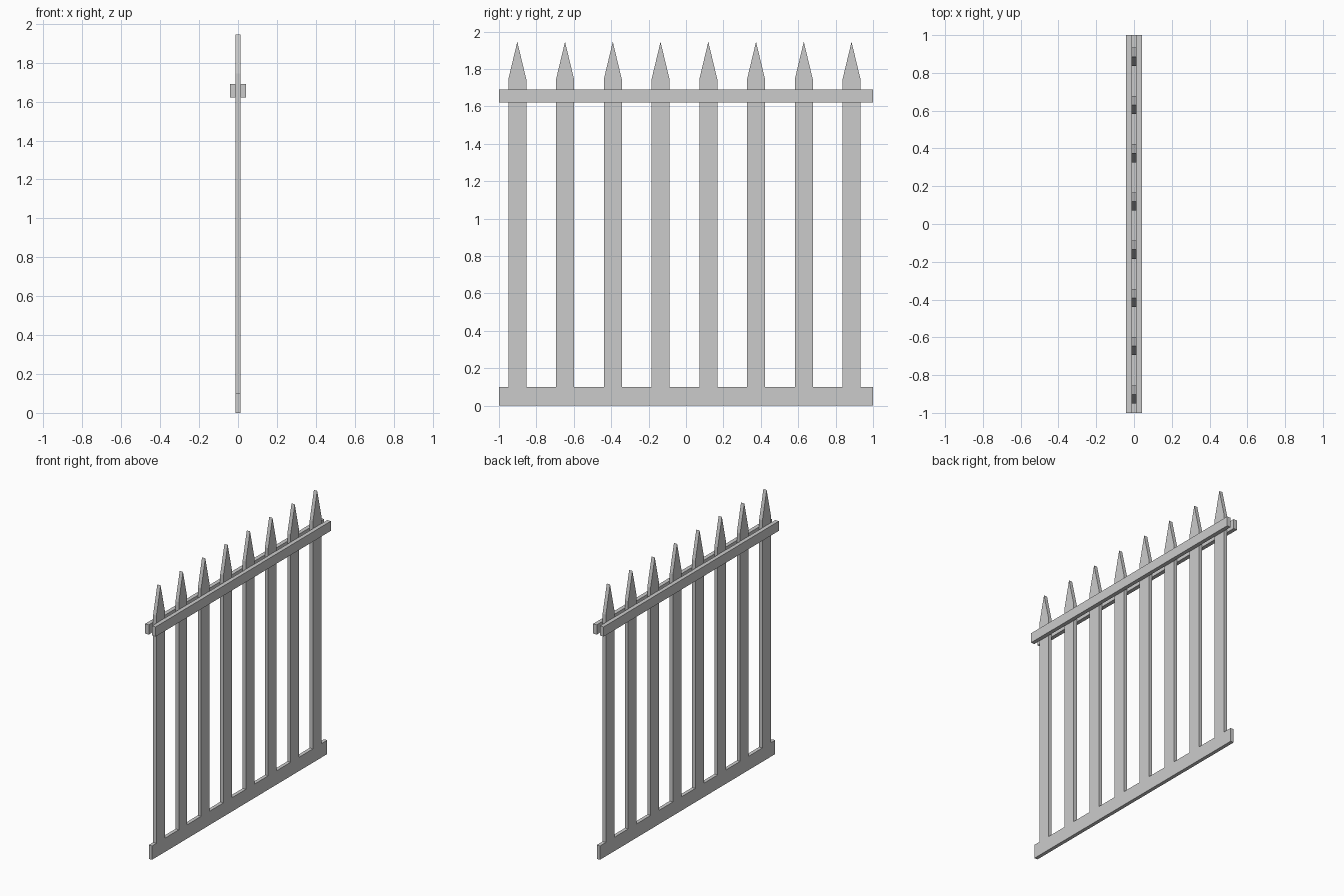
import bpy
import bmesh

if "Cube" in bpy.data.objects:
    bpy.data.objects.remove(bpy.data.objects["Cube"])

HALF_LEN = 1.0       # half length along y
HALF_T = 0.013       # half thickness of the flat panel
BASE_TOP = 0.10
SHOULDER, TIP = 1.745, 1.945
PICKETS, FIRST, STEP, HALF_W = 8, -0.902, 0.2553, 0.048


def extrude_profile(name, yz, x0, x1):
    """Solid made from a y-z outline extruded along x."""
    bm = bmesh.new()
    face = bm.faces.new([bm.verts.new((x0, y, z)) for y, z in yz])
    ext = bmesh.ops.extrude_face_region(bm, geom=[face])
    verts = [g for g in ext["geom"] if isinstance(g, bmesh.types.BMVert)]
    bmesh.ops.translate(bm, verts=verts, vec=(x1 - x0, 0, 0))
    bmesh.ops.recalc_face_normals(bm, faces=bm.faces)
    mesh = bpy.data.meshes.new(name)
    bm.to_mesh(mesh)
    bm.free()
    obj = bpy.data.objects.new(name, mesh)
    bpy.context.collection.objects.link(obj)
    return obj


# Base strip and pointed pickets, cut as one flat panel
outline = [(HALF_LEN, 0), (HALF_LEN, BASE_TOP)]
for i in reversed(range(PICKETS)):
    c = FIRST + i * STEP
    outline += [(c + HALF_W, BASE_TOP), (c + HALF_W, SHOULDER), (c, TIP),
                (c - HALF_W, SHOULDER), (c - HALF_W, BASE_TOP)]
outline += [(-HALF_LEN, BASE_TOP), (-HALF_LEN, 0)]
extrude_profile("picket_panel", outline, -HALF_T, HALF_T)

# Upper rails, one on each side of the pickets
rail = [(-HALF_LEN, 1.62), (HALF_LEN, 1.62), (HALF_LEN, 1.69), (-HALF_LEN, 1.69)]
for side, name in ((-1, "left_rail"), (1, "right_rail")):
    extrude_profile(name, rail, side * HALF_T, side * 0.042)
